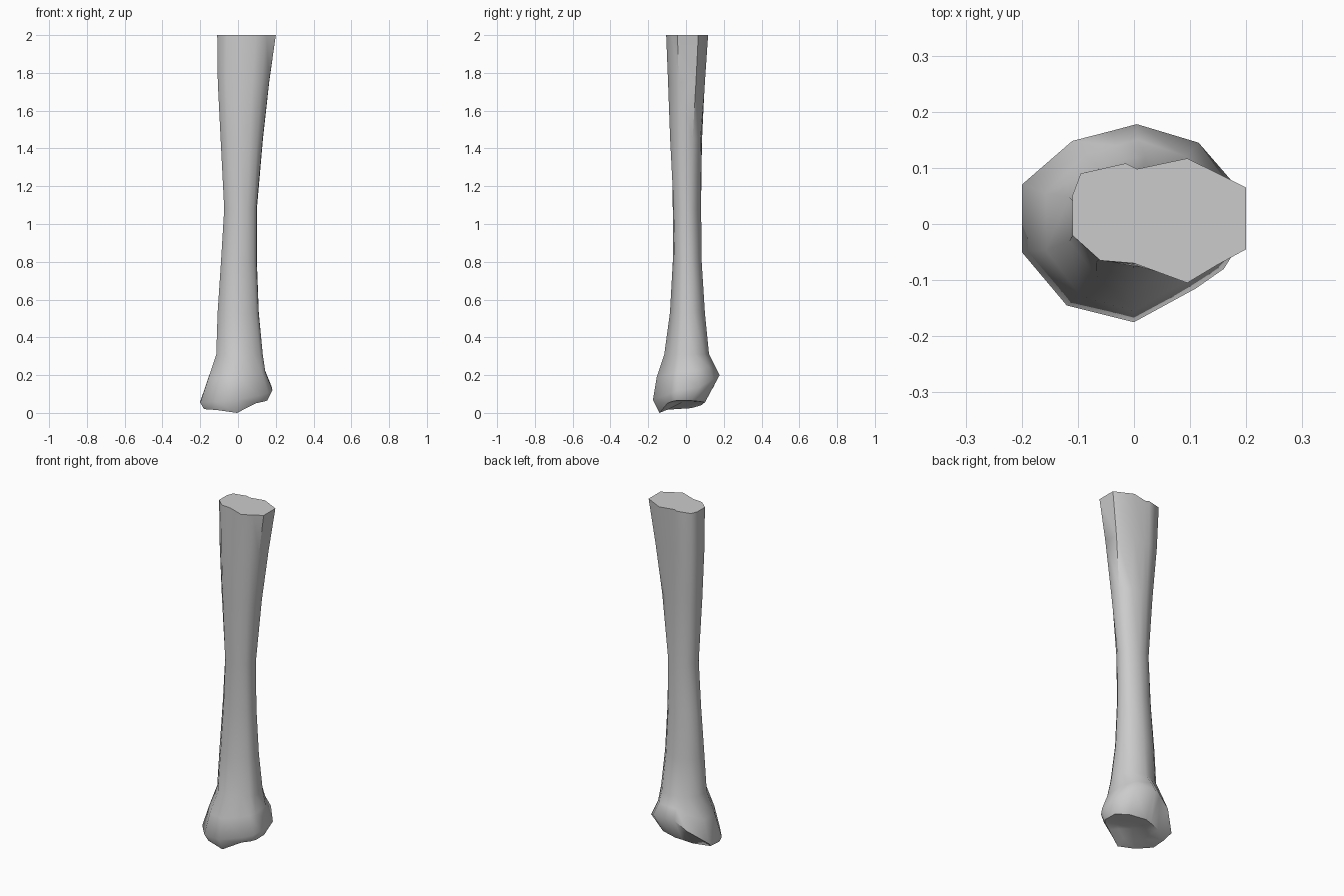
import bpy, bmesh

if "Cube" in bpy.data.objects:
    bpy.data.objects.remove(bpy.data.objects["Cube"])

# Matching 12-point outlines, counter-clockwise from the +x side
TOP = [(.2, -.045), (.2, .065), (.095, .117), (.005, .098), (-.015, .108), (-.095, .09),
       (-.11, .05), (-.11, -.02), (-.06, -.065), (0, -.07), (.095, -.105), (.15, -.072)]
WAIST = [(.097, -.02), (.1, .025), (.075, .06), (.03, .08), (-.01, .078), (-.05, .06),
         (-.073, .028), (-.073, -.015), (-.045, -.055), (.005, -.07), (.05, -.065), (.083, -.045)]
RIM = [(.182, -.045), (.18, .07), (.115, .145), (.005, .178), (-.04, .166), (-.11, .148),
       (-.2, .07), (-.2, -.05), (-.12, -.145), (0, -.175), (.11, -.115), (.16, -.08)]
# The flared lower end is tilted: height of every point of its rim and underside
RIM_Z = [.12, .135, .18, .2, .19, .14, .06, .055, .06, .07, .09, .105]
SOLE_Z = [.065, .065, .06, .055, .05, .04, .025, .02, .015, 0, .05, .06]


def mix(a, b, t):
    return [(p[0] + (q[0] - p[0]) * t, p[1] + (q[1] - p[1]) * t) for p, q in zip(a, b)]


def fit(pts, x0, x1, y0, y1):
    """Stretch an outline to the given extents."""
    xs, ys = [p[0] for p in pts], [p[1] for p in pts]
    fx, fy = (x1 - x0) / (max(xs) - min(xs)), (y1 - y0) / (max(ys) - min(ys))
    return [(x0 + (x - min(xs)) * fx, y0 + (y - min(ys)) * fy) for x, y in pts]


def level(pts, z):
    return [(x, y, z) for x, y in pts]


# Shaft sections, top to bottom: height, blend toward waist, extents
rings = [level(TOP, 2)]
for z, t, *ext in [(1.75, .3, -.107, .165, -.095, .1),
                   (1.45, .65, -.092, .132, -.084, .085)]:
    rings.append(level(fit(mix(TOP, WAIST, t), *ext), z))
rings.append(level(WAIST, 1.08))
for z, t, *ext in [(.8, .15, -.09, .1, -.07, .083), (.53, .35, -.108, .11, -.085, .1),
                   (.31, .6, -.115, .131, -.115, .122)]:
    rings.append(level(fit(mix(WAIST, RIM, t), *ext), z))

# Flared lower end
flare = fit(mix(WAIST, RIM, .85), -.157, .145, -.155, .15)
rings.append([(x, y, (z + .31) / 2) for (x, y), z in zip(flare, RIM_Z)])
rings.append([(x, y, z) for (x, y), z in zip(RIM, RIM_Z)])
sole = fit(RIM, -.18, .155, -.14, .1)
rings.append([(x, y, z) for (x, y), z in zip(sole, SOLE_Z)])
# Hollow joint surface underneath
rings.append([(x * .55, y * .55 - .01, z * .6 + .022) for (x, y), z in zip(sole, SOLE_Z)])

bm = bmesh.new()
loops = [[bm.verts.new(p) for p in ring] for ring in rings]
n = len(TOP)
for a, b in zip(loops, loops[1:]):
    for i in range(n):
        j = (i + 1) % n
        bm.faces.new((a[i], b[i], b[j], a[j]))
bm.faces.new(loops[0])
hollow = bm.verts.new((-.005, -.02, .055))
for i in range(n):
    bm.faces.new((loops[-1][(i + 1) % n], loops[-1][i], hollow))
bmesh.ops.recalc_face_normals(bm, faces=bm.faces)

mesh = bpy.data.meshes.new("long_bone")
bm.to_mesh(mesh)
bm.free()
bone = bpy.data.objects.new("long_bone", mesh)
bpy.context.collection.objects.link(bone)
bpy.context.view_layer.objects.active = bone
bone.select_set(True)
bpy.ops.object.shade_smooth_by_angle(angle=1.0)
